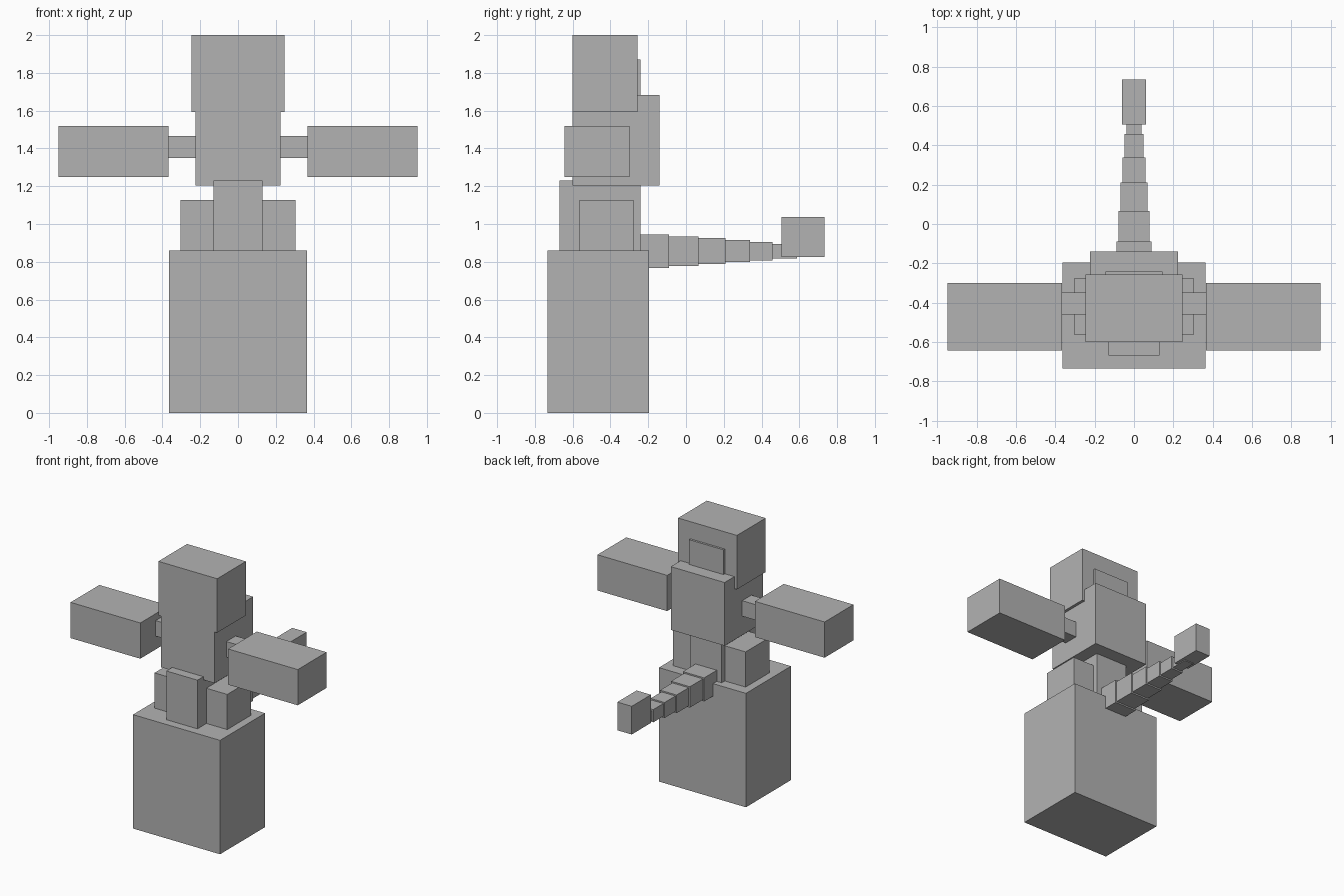
import bpy
from mathutils import Vector

if "Cube" in bpy.data.objects:
    bpy.data.objects.remove(bpy.data.objects["Cube"], do_unlink=True)

grey = bpy.data.materials.new("plain_grey")
grey.use_nodes = True
grey.diffuse_color = (0.45, 0.45, 0.45, 1)
grey.node_tree.nodes["Principled BSDF"].inputs["Base Color"].default_value = grey.diffuse_color


def box(name, x, y, z):
    """Flat-faced block between the given (low, high) limits on each axis."""
    low, high = Vector((x[0], y[0], z[0])), Vector((x[1], y[1], z[1]))
    bpy.ops.mesh.primitive_cube_add(size=1, location=(low + high) / 2)
    part = bpy.context.object
    part.name = part.data.name = name
    part.scale = high - low
    bpy.ops.object.transform_apply(location=False, rotation=False, scale=True)
    part.data.materials.append(grey)
    return part


def centred(name, half_width, y, z):
    return box(name, (-half_width, half_width), y, z)


def pair(name, x, y, z):
    box("left_" + name, x, y, z)
    box("right_" + name, (-x[1], -x[0]), y, z)


# Body stack
centred("base", 0.364, (-0.734, -0.196), (0, 0.861))
centred("waist", 0.13, (-0.67, -0.241), (0.861, 1.229))
centred("torso", 0.225, (-0.6, -0.14), (1.205, 1.683))
centred("head", 0.246, (-0.6, -0.257), (1.592, 2))
centred("head_back_plate", 0.145, (-0.3, -0.241), (1.65, 1.87))

# Paired hips and arms
pair("hip", (0.13, 0.304), (-0.563, -0.278), (0.861, 1.127))
pair("shoulder", (0.225, 0.367), (-0.46, -0.349), (1.349, 1.466))
pair("arm", (0.367, 0.95), (-0.643, -0.299), (1.248, 1.518))

# Tapering tail of square segments, ending in a larger block
joints = (-0.241, -0.09, 0.066, 0.21, 0.339, 0.459, 0.587)
for i, (start, end) in enumerate(zip(joints, joints[1:])):
    half = 0.089 - 0.0102 * i
    centred(f"tail_segment_{i + 1}", half, (start, end), (0.856 - half, 0.856 + half))
centred("tail_tip", 0.06, (0.505, 0.734), (0.824, 1.037))
